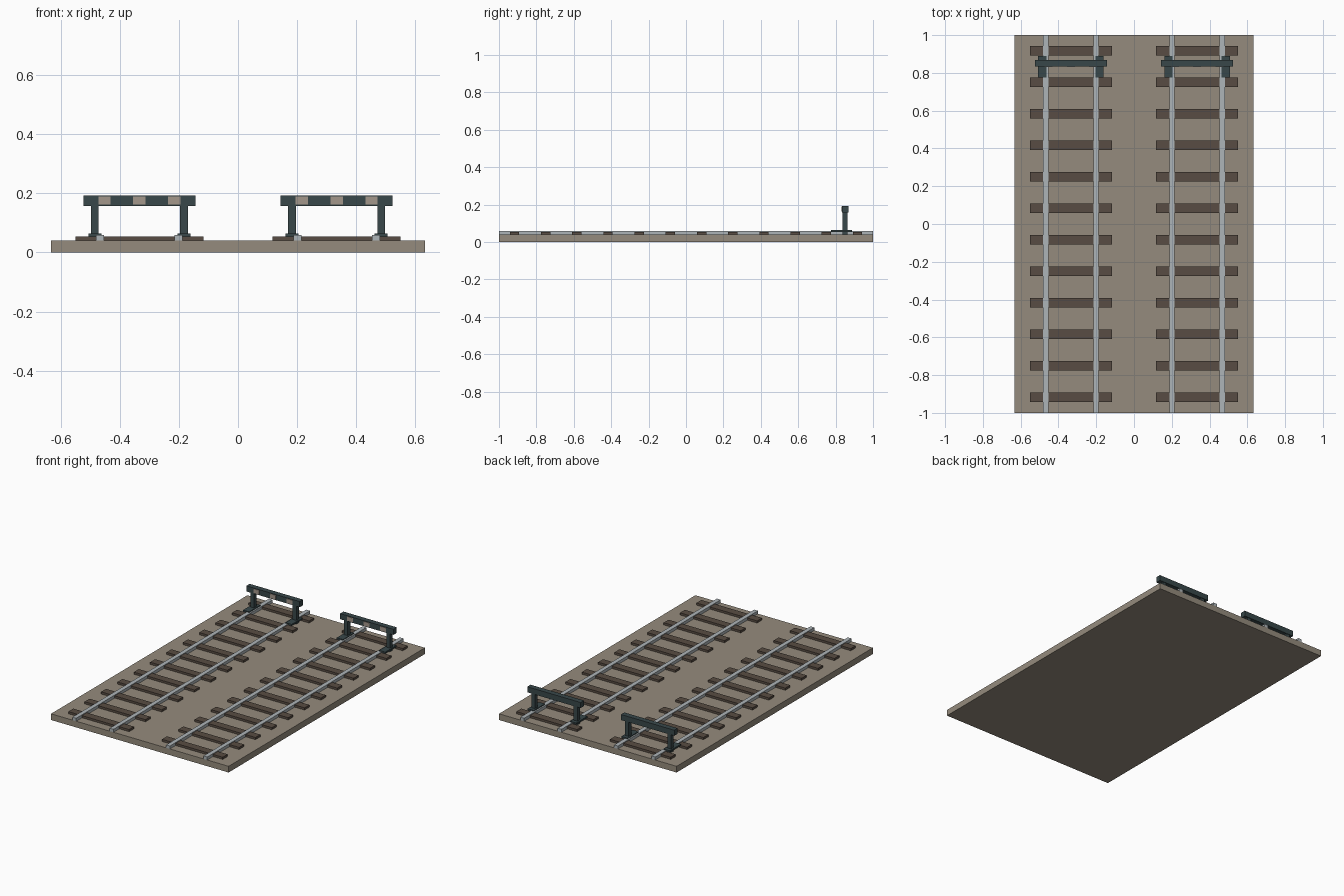
import bpy
import bmesh
from mathutils import Matrix, Vector

cube = bpy.data.objects.get("Cube")
if cube:
    bpy.data.objects.remove(cube, do_unlink=True)


def material(name, rgb):
    m = bpy.data.materials.new(name)
    m.use_nodes = True
    m.diffuse_color = (*rgb, 1)
    m.node_tree.nodes["Principled BSDF"].inputs["Base Color"].default_value = (*rgb, 1)
    return m


GRAVEL = material("gravel", (0.30, 0.26, 0.205))
WOOD = material("dark wood", (0.098, 0.073, 0.056))
STEEL = material("pale steel", (0.42, 0.46, 0.48))
IRON = material("dark green iron", (0.04, 0.064, 0.068))
PAINT = material("pale paint", (0.37, 0.31, 0.26))


def boxes(name, mat, spans):
    """One object from boxes given as (x range, y range, z range)."""
    bm = bmesh.new()
    for span in spans:
        centre = Vector([(a + b) / 2 for a, b in span])
        size = Vector([b - a for a, b in span])
        bmesh.ops.create_cube(bm, size=1,
                              matrix=Matrix.Translation(centre) @ Matrix.Diagonal((*size, 1)))
    mesh = bpy.data.meshes.new(name)
    bm.to_mesh(mesh)
    bm.free()
    mesh.materials.append(mat)
    obj = bpy.data.objects.new(name, mesh)
    bpy.context.scene.collection.objects.link(obj)
    return obj


def around(c, width):
    return (c - width / 2, c + width / 2)


# Ground slab
GROUND = 0.04
boxes("gravel_bed", GRAVEL, [((-0.633, 0.633), (-1, 1), (0, GROUND))])

for side, cx in (("right", -0.334), ("left", 0.334)):
    # Sleepers, evenly spaced along the track
    boxes(side + "_sleepers", WOOD,
          [(around(cx, 0.433), around((i - 5.5) / 6, 0.05), (GROUND, 0.054))
           for i in range(12)])

    # Pair of rails
    boxes(side + "_rails", STEEL,
          [(around(cx + s * 0.133, 0.027), (-1, 1), (GROUND, 0.059)) for s in (-1, 1)])

    # Buffer stop: feet, posts and cross beam
    legs = [cx + s * 0.151 for s in (-1, 1)]
    boxes(side + "_buffer_feet", IRON,
          [(around(x, 0.044), around(0.832, 0.113), (0.054, 0.064)) for x in legs])
    boxes(side + "_buffer_posts", IRON,
          [(around(x, 0.026), around(0.85, 0.028), (GROUND, 0.16)) for x in legs])
    boxes(side + "_buffer_beam", IRON,
          [(around(cx, 0.38), around(0.851, 0.034), (0.157, 0.193))])

    # Painted warning plates on the front of the beam
    boxes(side + "_beam_plates", PAINT,
          [(around(cx + i * 0.118, 0.042), (0.831, 0.835), (0.162, 0.189))
           for i in (-1, 0, 1)])
